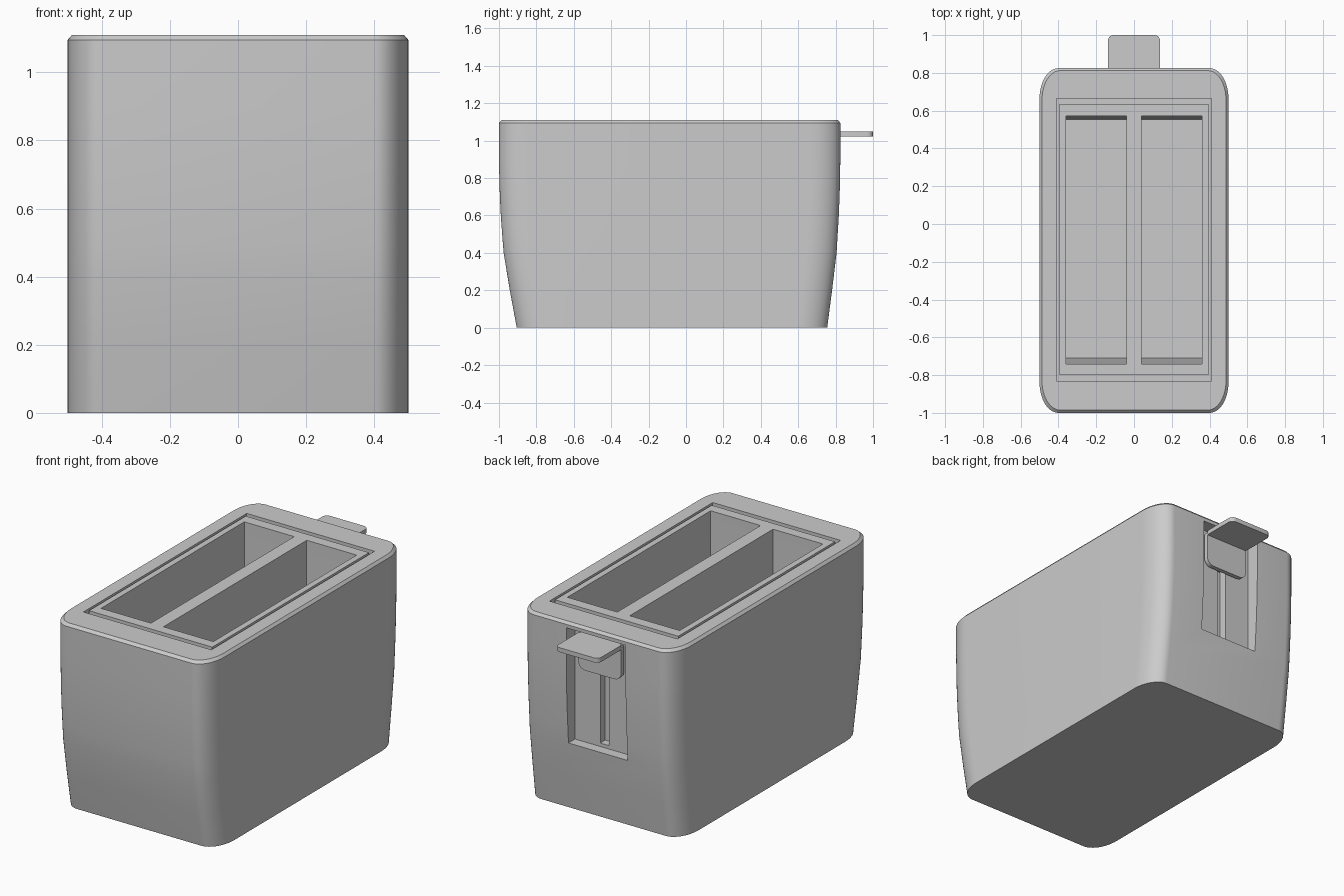
import bpy, bmesh, math

if "Cube" in bpy.data.objects:
    bpy.data.objects.remove(bpy.data.objects["Cube"])


def loft(name, rings, steps=1):
    """Stack rounded rectangles (x0, x1, y0, y1, rx, ry, z) into a closed solid."""
    bm = bmesh.new()
    loops = []
    for x0, x1, y0, y1, rx, ry, z in rings:
        loop = []
        corners = [(x1 - rx, y1 - ry), (x0 + rx, y1 - ry),
                   (x0 + rx, y0 + ry), (x1 - rx, y0 + ry)]
        for q, (cx, cy) in enumerate(corners):
            if rx == 0:
                loop.append(bm.verts.new((cx, cy, z)))
                continue
            for i in range(steps + 1):
                a = math.pi / 2 * (q + i / steps)
                loop.append(bm.verts.new((cx + rx * math.cos(a), cy + ry * math.sin(a), z)))
        loops.append(loop)
    n = len(loops[0])
    for lo, hi in zip(loops, loops[1:]):
        for i in range(n):
            j = (i + 1) % n
            bm.faces.new((lo[i], lo[j], hi[j], hi[i]))
    bm.faces.new(loops[0][::-1])
    bm.faces.new(loops[-1])
    bmesh.ops.recalc_face_normals(bm, faces=bm.faces)
    me = bpy.data.meshes.new(name)
    bm.to_mesh(me)
    bm.free()
    ob = bpy.data.objects.new(name, me)
    bpy.context.collection.objects.link(ob)
    return ob


def box(name, x0, x1, y0, y1, z0, z1):
    return loft(name, [(x0, x1, y0, y1, 0, 0, z) for z in (z0, z1)])


def activate(ob):
    bpy.ops.object.select_all(action='DESELECT')
    ob.select_set(True)
    bpy.context.view_layer.objects.active = ob


def cut(target, cutter):
    mod = target.modifiers.new("cut", 'BOOLEAN')
    mod.operation = 'DIFFERENCE'
    mod.solver = 'EXACT'
    mod.object = cutter
    activate(target)
    bpy.ops.object.modifier_apply(modifier=mod.name)
    bpy.data.objects.remove(cutter)


# Body: tapered at both ends, elliptical corners, chamfered top edge
profile = [(0, -.905, .755), (.2, -.942, .781), (.4, -.975, .805), (.5, -.983, .811),
           (.6, -.990, .817), (.7, -.995, .821), (.8, -.998, .824), (.9, -1, .825),
           (1.095, -1, .825)]
rings = [(-.5, .5, y0, y1, .1, .16, z) for z, y0, y1 in profile]
rings.append((-.487, .487, -.985, .812, .095, .155, 1.11))
body = loft("toaster_body", rings, 12)

# Groove framing the slots
ring = box("groove_cutter", -.41, .41, -.83, .665, 1.085, 1.2)
cut(ring, box("groove_core", -.395, .395, -.80, .635, 1.0, 1.3))
cut(body, ring)

# Two bread slots with ends tapering like the body
for s in (-1, 1):
    a, b = sorted((s * .04, s * .36))
    cut(body, loft("slot_cutter", [(a, b, -.71, .553, 0, 0, .32),
                                   (a, b, -.722, .56, 0, 0, .45),
                                   (a, b, -.74, .572, 0, 0, .8),
                                   (a, b, -.74, .572, 0, 0, 1.2)]))

# Lever recess in the back and the slit the lever slides along
cut(body, box("recess_cutter", -.19, .19, .745, .95, .40, 1.075))
cut(body, box("slit_cutter", -.028, .028, .70, .80, .42, 1.06))

# Lever: flat tab plus a backing plate with rounded lower corners
tab = loft("lever_tab", [(-.138, .138, .77, 1.0, .03, .03, z) for z in (1.022, 1.048)], 5)
plate = loft("lever_plate", [(-.138, .138, -1.035, -.84, .045, .045, z) for z in (.765, .79)], 5)
for v in plate.data.vertices:
    x, y, z = v.co
    if y < -.94:                     # square off the end hidden in the tab
        x = math.copysign(.138, x)
    v.co = (x, z, -y)
bm = bmesh.new()
bm.from_mesh(plate.data)
bmesh.ops.recalc_face_normals(bm, faces=bm.faces)
bm.to_mesh(plate.data)
bm.free()

# Stem joining the plate to the mechanism through the slit
box("lever_stem", -.02, .02, .705, .77, .88, 1.0)

for ob in (body, tab, plate):
    activate(ob)
    bpy.ops.object.shade_smooth_by_angle(angle=math.radians(30))
